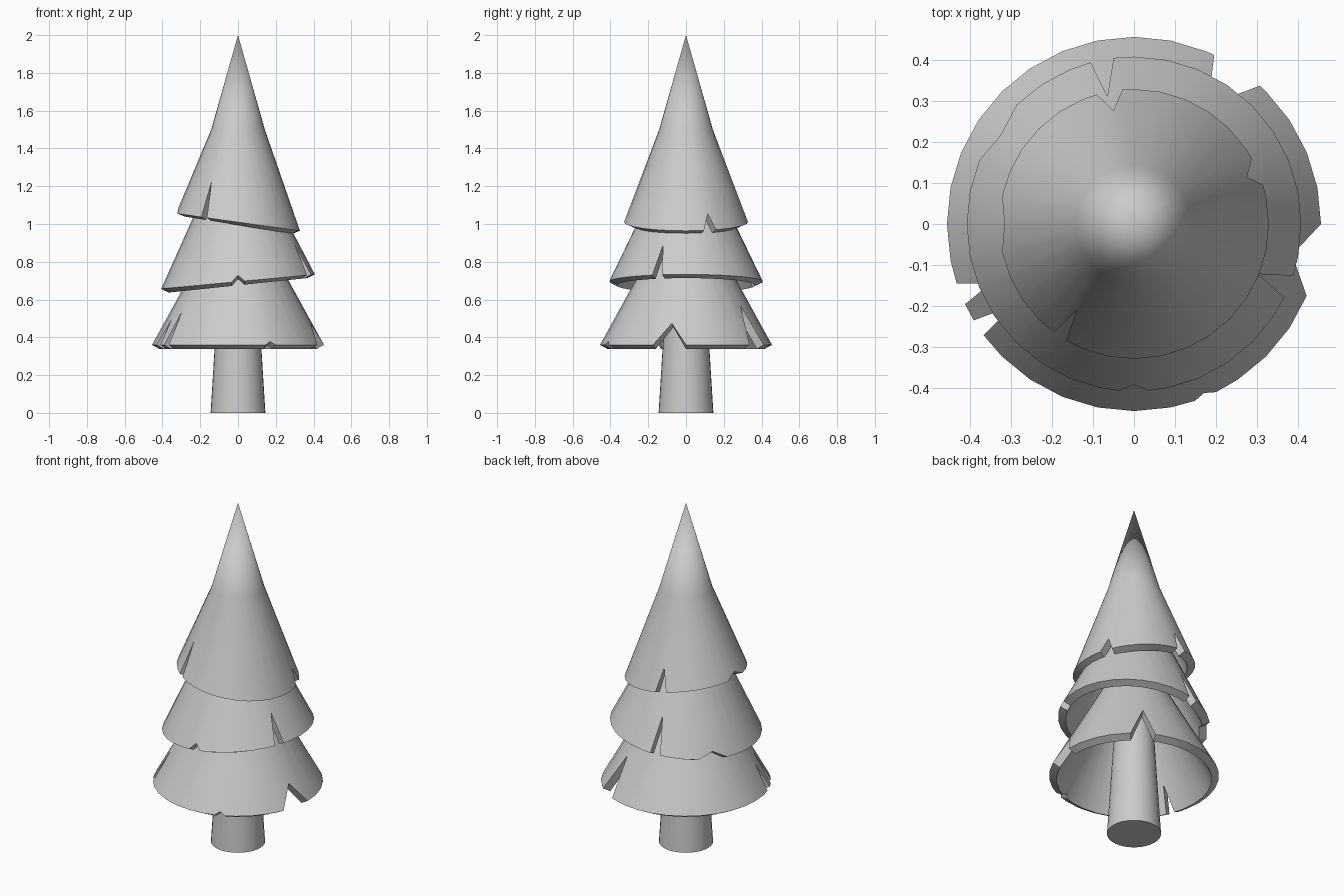
import bpy, bmesh
from math import sin, cos, radians, hypot

if "Cube" in bpy.data.objects:
    bpy.data.objects.remove(bpy.data.objects["Cube"])

SIDES = 32
THICK = 0.045


def finish(bm, name):
    bmesh.ops.recalc_face_normals(bm, faces=bm.faces)
    mesh = bpy.data.meshes.new(name)
    bm.to_mesh(mesh)
    bm.free()
    ob = bpy.data.objects.new(name, mesh)
    bpy.context.collection.objects.link(ob)
    bpy.ops.object.select_all(action='DESELECT')
    ob.select_set(True)
    bpy.context.view_layer.objects.active = ob
    bpy.ops.object.shade_smooth_by_angle(angle=radians(30))
    return ob


def tier(name, R, z0, tilt, r_top, z_top, notches, tip=None):
    """Hollow cone skirt; notches are (start deg, apex deg, apex radius, end deg)."""
    cols = {}
    for i in range(SIDES):
        a = i * 360 / SIDES
        if not any((a - s) % 360 <= (e - s) for s, _, _, e in notches):
            cols[a] = R
    for s, m, r, e in notches:
        cols[s % 360], cols[m % 360], cols[e % 360] = R, r, R

    # inward offset along the skirt normal
    length = hypot(R - r_top, z_top - z0)
    dr = THICK * (z_top - z0) / length
    dz = THICK * (R - r_top) / length

    bm = bmesh.new()
    rows = []
    for a in sorted(cols):
        r, c, s = cols[a], cos(radians(a)), sin(radians(a))
        t = (R - r) / (R - r_top)
        zr = z0 + tilt * R * c
        z = zr + t * (z_top - zr)
        rows.append([bm.verts.new(p) for p in (
            (r_top * c, r_top * s, z_top),
            (r * c, r * s, z),
            ((r - dr) * c, (r - dr) * s, z - dz),
            ((r_top - dr) * c, (r_top - dr) * s, z_top - dz))])
    apex = bm.verts.new((0, 0, tip)) if tip else None
    for i, p in enumerate(rows):
        q = rows[(i + 1) % len(rows)]
        for k in range(3):
            bm.faces.new((p[k], p[k + 1], q[k + 1], q[k]))
        if apex:
            bm.faces.new((p[0], q[0], apex))
    if not apex:
        bm.faces.new([p[0] for p in rows])
    bm.faces.new([p[3] for p in rows])
    return finish(bm, name)


# Trunk
bm = bmesh.new()
bmesh.ops.create_cone(bm, cap_ends=True, segments=SIDES, radius1=0.145,
                      radius2=0.093, depth=0.84)
bmesh.ops.translate(bm, vec=(0, 0, 0.42), verts=bm.verts)
finish(bm, "trunk")

# Branch skirts, bottom to top
tier("lower_branches", 0.455, 0.36, 0, 0.18, 0.86, [
    (47.7, 58, 0.34, 64.6), (-22.6, -11, 0.392, 0),
    (198.6, 202.5, 0.379, 205.4), (211, 214, 0.357, 216.5),
    (289, 292.5, 0.445, 296)])
tier("middle_branches", 0.407, 0.695, 0.094, 0.163, 1.2, [
    (97, 101.8, 0.317, 105), (134.5, 146.5, 0.39, 157.5),
    (334, 338, 0.325, 342), (265, 270, 0.391, 275)])
tier("upper_branches", 0.328, 1.01, -0.14, 0.142, 1.5, [
    (233.7, 236.3, 0.252, 239.9), (95, 100.3, 0.28, 106),
    (16.8, 22.7, 0.298, 29), (168, 180, 0.315, 192)], tip=2.0)
